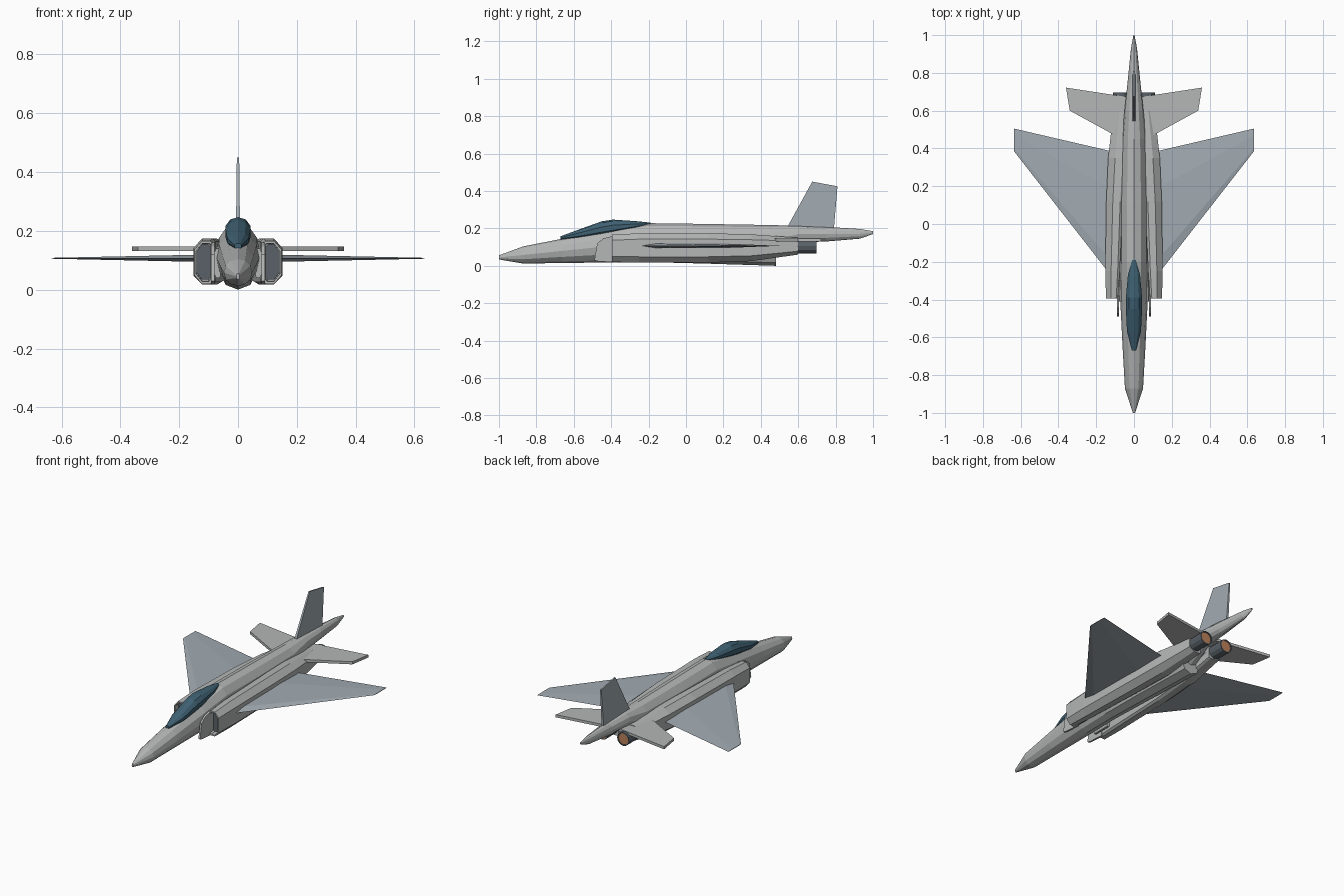
import bpy, bmesh
from math import sin, cos, pi

if "Cube" in bpy.data.objects:
    bpy.data.objects.remove(bpy.data.objects["Cube"])


def material(name, rgb):
    m = bpy.data.materials.new(name)
    m.diffuse_color = (*rgb, 1)
    m.use_nodes = True
    m.node_tree.nodes["Principled BSDF"].inputs["Base Color"].default_value = m.diffuse_color
    return m


BODY = material("light_grey", (0.46, 0.47, 0.47))
WING = material("blue_grey", (0.36, 0.41, 0.45))
GLASS = material("dark_glass", (0.05, 0.12, 0.17))
DARK = material("dark_metal", (0.10, 0.12, 0.14))
HOT = material("burnt_orange", (0.50, 0.22, 0.10))


def loft(name, rings, mat, mirror=False):
    """Skin a list of equal-length point rings and cap both ends."""
    bm = bmesh.new()
    rows = [[bm.verts.new(p) for p in ring] for ring in rings]
    n = len(rows[0])
    for a, b in zip(rows, rows[1:]):
        for i in range(n):
            j = (i + 1) % n
            bm.faces.new((a[i], a[j], b[j], b[i]))
    bm.faces.new(rows[0])
    bm.faces.new(rows[-1])
    bmesh.ops.recalc_face_normals(bm, faces=bm.faces)
    mesh = bpy.data.meshes.new(name)
    bm.to_mesh(mesh)
    bm.free()
    mesh.materials.append(mat)
    ob = bpy.data.objects.new(name, mesh)
    bpy.context.collection.objects.link(ob)
    if mirror:
        ob.modifiers.new("mirror", 'MIRROR').use_mirror_merge = False
    return ob


def oval(y, w, z0, z1, n=10, cx=0):
    """Faceted oval section across the y axis."""
    zc, h = (z0 + z1) / 2, (z1 - z0) / 2
    return [(cx + w * sin(2 * pi * i / n), y, zc + h * cos(2 * pi * i / n))
            for i in range(n)]


def duct(y, xi, xo, z0, z1):
    """Box section with wide outer and narrow inner chamfers."""
    w, h = xo - xi, z1 - z0
    a, b, c, d = 0.15 * w, 0.6 * w, 0.06 * h, 0.2 * h
    return [(xi, y, z0 + c), (xi + a, y, z0), (xi + b, y, z0), (xo, y, z0 + d),
            (xo, y, z1 - d), (xi + b, y, z1), (xi + a, y, z1), (xi, y, z1 - c)]


def rib(x, le, te, z, t):
    """Thin six-sided wing section."""
    c = te - le
    return [(x, le, z), (x, le + .12 * c, z + t), (x, le + .7 * c, z + t),
            (x, te, z), (x, le + .7 * c, z - t), (x, le + .12 * c, z - t)]


# Main fuselage from nose to tail boom
loft("fuselage", [oval(*s, n=12) for s in [
    (-1, .006, .034, .056), (-.87, .048, .012, .104), (-.66, .06, .015, .145),
    (-.4, .073, .018, .195), (-.2, .075, .02, .228), (.1, .075, .025, .224),
    (.45, .065, .04, .218), (.6, .05, .125, .214), (.75, .034, .13, .208),
    (.93, .016, .145, .197), (1, .003, .17, .185)]], BODY)

# Belly body between the engines, cut off flat at the back
loft("belly", [oval(*s, n=8) for s in [
    (-.4, .05, .025, .12), (.1, .06, .012, .12), (.48, .06, 0, .115)]], BODY)

# Canopy
loft("canopy", [oval(*s, n=10) for s in [
    (-.67, .012, .138, .158), (-.57, .039, .14, .195), (-.45, .045, .15, .238),
    (-.39, .045, .16, .247), (-.27, .034, .195, .239),
    (-.19, .01, .215, .231)]], GLASS)

# Engine nacelles with hollow intakes
loft("nacelle", [duct(*s) for s in [
    (-.33, .093, .142, .032, .156), (-.395, .091, .142, .028, .158),
    (-.395, .085, .148, .02, .166), (-.25, .075, .152, .017, .174),
    (.12, .06, .147, .017, .174), (.35, .045, .137, .025, .168),
    (.6, .03, .108, .06, .15)]], BODY, True)
loft("intake_duct", [duct(y, .094, .141, .034, .154) for y in (-.365, -.34)],
     DARK, True)

# Intake splitter plates
side = [(-.49, .03), (-.475, .12), (-.44, .147), (-.38, .162),
        (-.37, .018), (-.47, .024)]
loft("splitter_plate", [[(x, y, z) for y, z in side] for x in (.08, .091)],
     BODY, True)
loft("splitter_mount", [duct(y, .06, .084, .04, .14) for y in (-.41, -.3)],
     BODY, True)

# Exhaust nozzles and glowing discs
loft("nozzle", [oval(y, r, .105 - r, .105 + r, 12, .07) for y, r in [
    (.5, .038), (.685, .04), (.697, .04), (.697, .034), (.66, .032)]],
     DARK, True)
loft("exhaust_disc", [oval(y, .0335, .0715, .1385, 12, .07)
                      for y in (.67, .693)], HOT, True)

# Main wings
loft("wing", [rib(.06, -.35, .372, .107, .013), rib(.14, -.25, .39, .107, .012),
              rib(.635, .385, .505, .107, .0015)], WING, True)

# Horizontal tailplanes, constant thickness
plan = [(.02, .425), (.34, .60), (.36, .722), (.02, .67)]
loft("tailplane", [[(x, y, z) for x, y in plan] for z in (.131, .147)],
     BODY, True)

# Vertical fin, slightly thinner at the top
fin = [(.535, .195, .007), (.675, .45, .004), (.81, .425, .004), (.79, .19, .007)]
loft("fin", [[(s * t, y, z) for y, z, t in fin] for s in (-1, 1)], WING)
